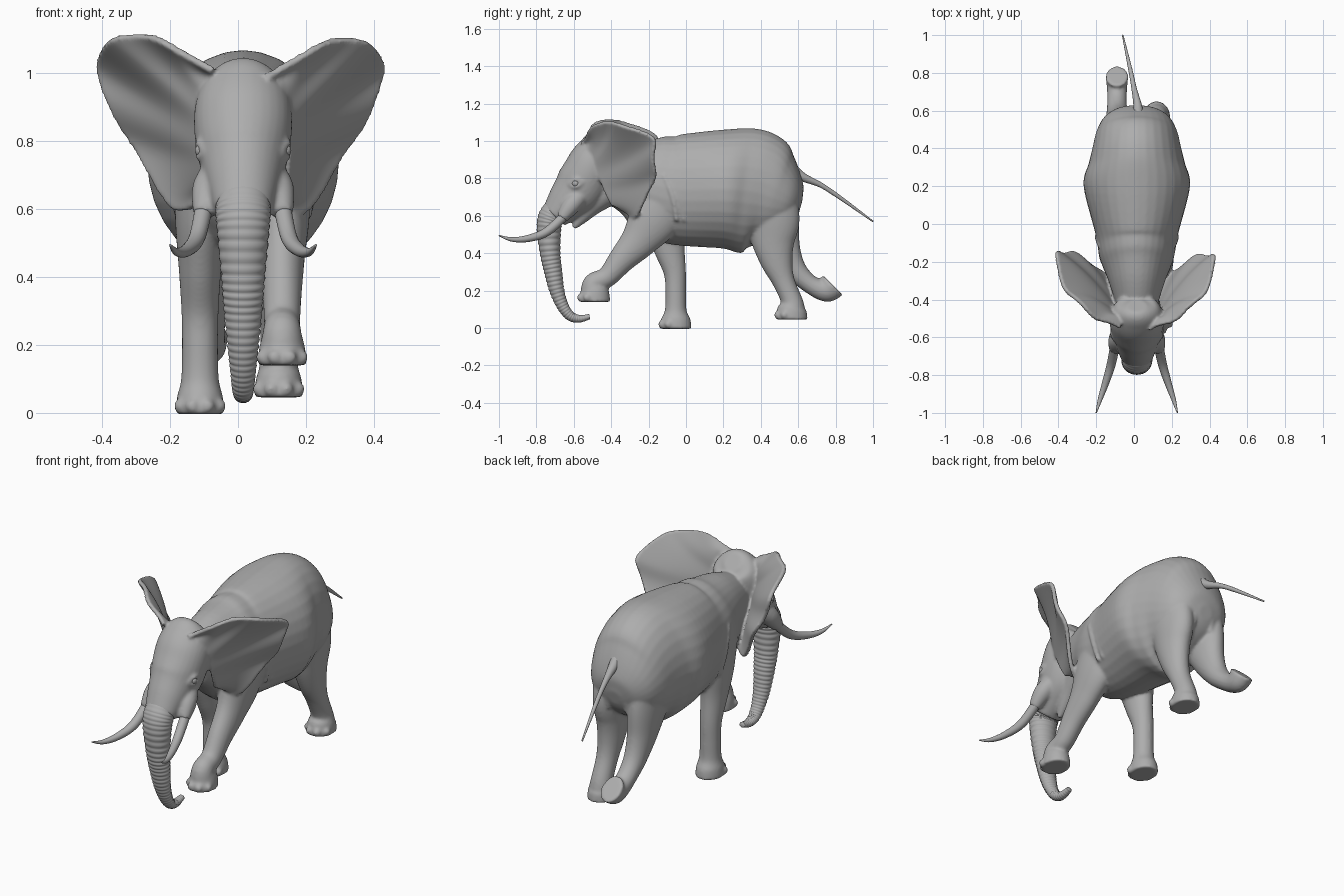
import bpy
import bmesh
import math
from mathutils import Vector

if "Cube" in bpy.data.objects:
    bpy.data.objects.remove(bpy.data.objects["Cube"], do_unlink=True)

CX = 0.015  # the animal's midline

skin = bpy.data.materials.new("grey skin")
skin.use_nodes = True
grey = (0.42, 0.42, 0.42, 1)
skin.diffuse_color = grey
skin.node_tree.nodes["Principled BSDF"].inputs["Base Color"].default_value = grey


def spline(keys, steps):
    """Catmull-Rom curve through keys of any dimension."""
    out = []
    for i in range(len(keys) - 1):
        before, start = keys[max(i - 1, 0)], keys[i]
        end, after = keys[i + 1], keys[min(i + 2, len(keys) - 1)]
        for k in range(steps):
            t = k / steps
            out.append([q + 0.5 * t * (r - p + t * (2*p - 5*q + 4*r - s + t * (3*(q - r) + s - p)))
                        for p, q, r, s in zip(before, start, end, after)])
    out.append(list(keys[-1]))
    return out


def tube(bm, keys, steps=6, seg=32, ridges=0, depth=0.0):
    """Closed loft; each key is x, y, z and one round or two oval radii."""
    pts = spline(keys, steps)
    pos = [Vector(p[:3]) for p in pts]
    last = len(pts) - 1
    rings = []
    for i, p in enumerate(pts):
        t = (pos[min(i + 1, last)] - pos[max(i - 1, 0)]).normalized()
        side = (Vector((1, 0, 0)) - t * t.x).normalized()
        up = t.cross(side)
        fade = min(1, 3 * i / last)
        swell = 1 + depth * fade * (abs(math.sin(math.pi * ridges * i / last)) - 0.6)
        across, along = (max(r, 0.002) * swell for r in (p[3], p[-1]))
        angles = [math.tau * k / seg for k in range(seg)]
        rings.append([bm.verts.new(pos[i] + side * across * math.cos(a) + up * along * math.sin(a))
                      for a in angles])
    for ring, following in zip(rings, rings[1:]):
        for k in range(seg):
            n = (k + 1) % seg
            bm.faces.new((ring[k], ring[n], following[n], following[k]))
    bm.faces.new(rings[0][::-1])
    bm.faces.new(rings[-1])


def mirrored(keys, side, centre=CX):
    return [(centre + side * x, *rest) for x, *rest in keys]


def ball(bm, centre, radius):
    made = bmesh.ops.create_uvsphere(bm, u_segments=16, v_segments=10, radius=radius)
    bmesh.ops.translate(bm, verts=made["verts"], vec=centre)


def finish(name, bm):
    bmesh.ops.recalc_face_normals(bm, faces=bm.faces)
    mesh = bpy.data.meshes.new(name)
    bm.to_mesh(mesh)
    bm.free()
    mesh.materials.append(skin)
    mesh.shade_smooth()
    ob = bpy.data.objects.new(name, mesh)
    bpy.context.collection.objects.link(ob)
    return ob


def limb_keys(x, path):
    """Limb rings from y, z and radius; thick parts are flatter sideways."""
    return [(x, y, z, 0.035 + 0.33 * r, r) for y, z, r in path]


def walking_leg(bm, x, path, foot_y, sole):
    """Leg ending in a broad foot with four toes."""
    foot = [(x, foot_y, sole + lift, wide, long) for lift, wide, long in
            ((.1, .056, .058), (.05, .068, .079), (0, .072, .085))]
    tube(bm, limb_keys(x, path) + foot)
    for k in range(4):
        a = math.radians(40 * k - 60)
        ball(bm, (x + .064 * math.sin(a), foot_y - .077 * math.cos(a), sole + .024), .022)


def ear(bm, side):
    """Broad fan stretched from a root line to the outer rim."""
    rim = spline(mirrored([(.08, -.56, 1.0), (.18, -.52, 1.06), (.27, -.45, 1.105),
                           (.37, -.36, 1.1), (.415, -.21, 1.05), (.415, -.155, .98),
                           (.37, -.16, .87), (.3, -.175, .76), (.2, -.25, .6),
                           (.12, -.33, .62)], side, 0), 8)
    top, bottom = (Vector(p) for p in mirrored([(.09, -.53, .98), (.11, -.4, .66)], side))
    grid, n = [], 14
    for j, edge in enumerate(rim):
        s = j / (len(rim) - 1)
        root = top.lerp(bottom, s)
        root.x += side * 0.02 * math.sin(math.pi * s)
        row = []
        for i in range(n + 1):
            u = i / n
            p = root.lerp(Vector(edge), u)
            p.y += 0.025 * math.sin(math.pi * u) + 0.01 * u * math.sin(9 * math.pi * s)
            row.append(bm.verts.new(p))
        grid.append(row)
    faces = [bm.faces.new((r[i], r[i + 1], q[i + 1], q[i]))
             for r, q in zip(grid, grid[1:]) for i in range(n)]
    bm.normal_update()
    bmesh.ops.solidify(bm, geom=faces, thickness=0.022)


# Torso and neck, with a sloping rump
bm = bmesh.new()
tube(bm, [(CX, *k) for k in (
    (-.46, .82, .1, .12), (-.3, .8, .15, .2), (-.18, .768, .195, .265),
    (-.05, .74, .22, .295), (.2, .743, .282, .318), (.32, .735, .255, .335),
    (.4, .72, .235, .322), (.48, .69, .215, .26), (.55, .665, .18, .18),
    (.595, .65, .12, .11), (.612, .645, .04, .04))])

# Skull, narrowing into the trunk base
tube(bm, [(CX, *k) for k in (
    (-.43, 1.0, .05, .05), (-.445, .985, .1, .09), (-.465, .95, .128, .11),
    (-.495, .89, .143, .13), (-.525, .82, .143, .14), (-.57, .745, .13, .14),
    (-.64, .67, .108, .11), (-.705, .6, .085, .075))])

# Lower jaw
tube(bm, [(CX, -.42, .74, .09), (CX, -.5, .665, .063), (CX, -.56, .59, .036),
          (CX, -.6, .535, .012)])

# Legs: forward left, standing right, planted left and trailing right
walking_leg(bm, .13, [(-.1, .74, .13), (-.17, .59, .14), (-.25, .47, .1),
                      (-.34, .37, .073), (-.42, .275, .056)], -.49, .14)
walking_leg(bm, -.112, [(-.13, .74, .13), (-.11, .56, .115), (-.09, .43, .085),
                        (-.06, .3, .06), (-.055, .19, .055)], -.055, -.004)
walking_leg(bm, .12, [(.42, .7, .17), (.46, .57, .15), (.468, .45, .113),
                      (.487, .35, .085), (.522, .25, .06)], .565, .046)
tube(bm, limb_keys(-.09, [(.42, .7, .17), (.47, .56, .14), (.52, .42, .095), (.58, .315, .064),
                          (.65, .245, .05), (.71, .21, .054), (.755, .205, .066),
                          (.785, .23, .076)]))

for side in (-1, 1):
    ear(bm, side)
    # Tusk socket
    tube(bm, mirrored([(.07, -.54, .73, .04), (.1, -.61, .66, .05), (.118, -.665, .585, .03)], side))
    # Brow and lower eyelid
    for lift in (.02, -.02):
        tube(bm, mirrored([(.112, -.625, .765, .008), (.13, -.59, .775 + lift, .011),
                           (.134, -.55, .78, .008)], side), seg=12)
    # Skin folds behind the shoulder
    for shift in (0, .04):
        tube(bm, mirrored([(.195, shift - .12, .82, .01), (.21, shift - .07, .7, .014),
                           (.19, shift - .05, .57, .01)], side), seg=12)
    # Skin folds beside the tail
    tube(bm, mirrored([(.03, .56, .82, .015), (.055, .592, .7, .02),
                       (.06, .575, .56, .015)], side), seg=12)

# Blend all these volumes into one continuous hide
body = finish("body", bm)
remesh = body.modifiers.new("blend", 'REMESH')
remesh.mode = 'VOXEL'
remesh.voxel_size = 0.008
remesh.use_smooth_shade = True
smooth = body.modifiers.new("soften", 'SMOOTH')
smooth.factor = 0.5
smooth.iterations = 6

# Trunk with rings of wrinkles
bm = bmesh.new()
tube(bm, [(CX, y, z, r, 0.85 * r) for y, z, r in (
    (-.66, .68, .06), (-.712, .61, .08), (-.732, .54, .077), (-.726, .4, .064),
    (-.71, .3, .056), (-.69, .2, .046), (-.66, .12, .037), (-.62, .066, .031),
    (-.57, .05, .024), (-.515, .062, .016))], steps=24, ridges=40, depth=0.08)
finish("trunk", bm)

# Tail
bm = bmesh.new()
tube(bm, [(.02, .54, .87, .04), (.02, .62, .81, .024), (0, .72, .765, .014),
          (-.02, .82, .7, .011), (-.06, 1, .57, .004)], seg=16)
finish("tail", bm)

# Tusks and eyes
for side, label in ((1, "left"), (-1, "right")):
    bm = bmesh.new()
    tube(bm, mirrored([(.113, -.63, .62, .026), (.135, -.74, .518, .024), (.165, -.84, .48, .019),
                       (.195, -.93, .474, .012), (.215, -1, .495, .003)], side), seg=20)
    finish(label + "_tusk", bm)
    bm = bmesh.new()
    ball(bm, (CX + side * .122, -.59, .773), .02)
    finish(label + "_eye", bm)
